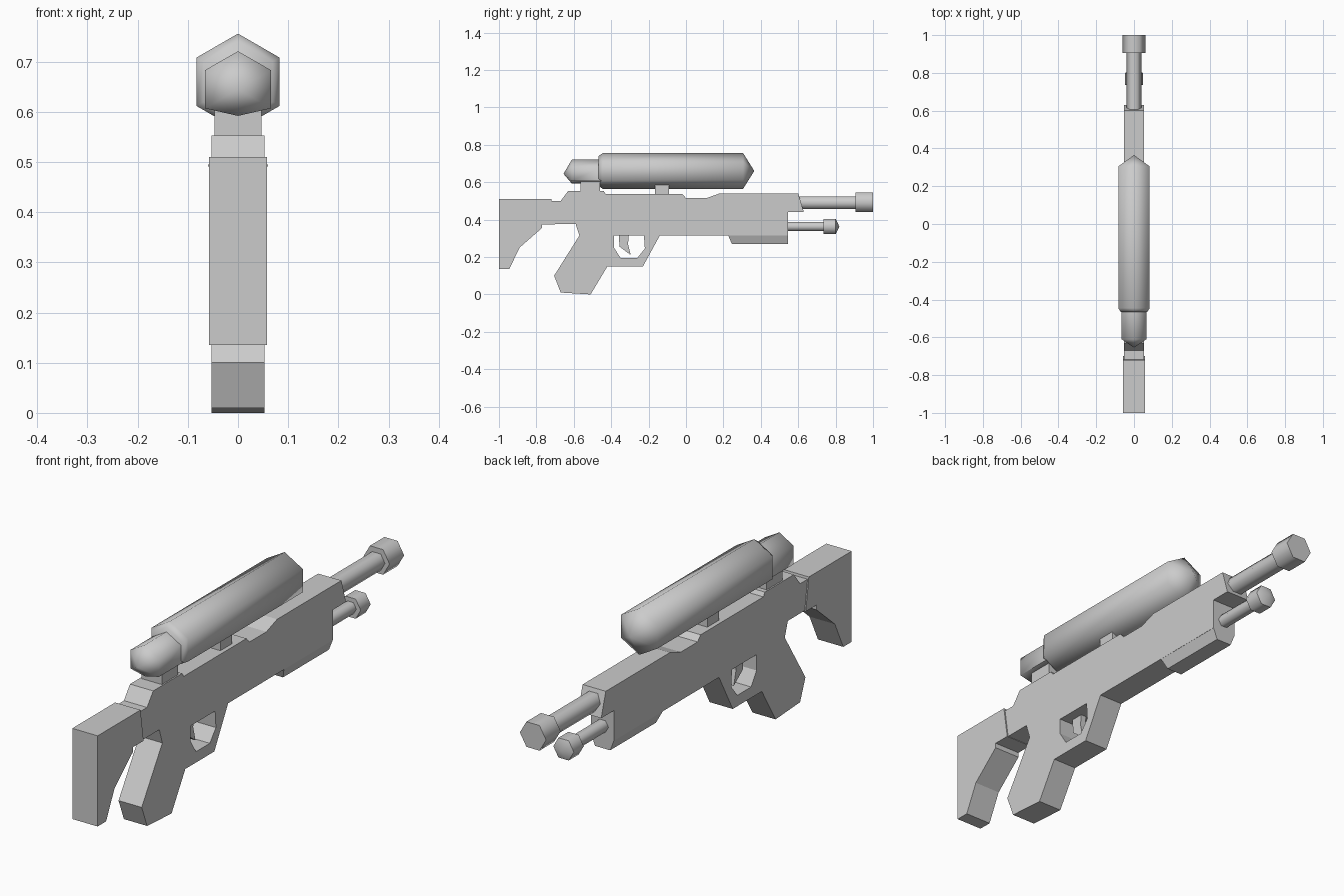
import bpy, bmesh, math

if "Cube" in bpy.data.objects:
    bpy.data.objects.remove(bpy.data.objects["Cube"])


def plate(name, outline, half, hole=None):
    """Side profile in (y, z), extruded across x; an inner loop becomes a hole."""
    cu = bpy.data.curves.new(name, 'CURVE')
    cu.dimensions = '2D'
    cu.fill_mode = 'BOTH'
    cu.extrude = half
    for loop in [outline] + ([hole] if hole else []):
        sp = cu.splines.new('POLY')
        sp.points.add(len(loop) - 1)
        for p, (y, z) in zip(sp.points, loop):
            p.co = (y, z, 0, 1)
        sp.use_cyclic_u = True
    ob = bpy.data.objects.new(name, cu)
    bpy.context.collection.objects.link(ob)
    ob.rotation_euler = (math.pi / 2, 0, math.pi / 2)
    select(ob)
    bpy.ops.object.convert(target='MESH')
    ob = bpy.context.object
    ob.name = name
    bm = bmesh.new()
    bm.from_mesh(ob.data)
    bmesh.ops.remove_doubles(bm, verts=bm.verts, dist=1e-5)
    bmesh.ops.recalc_face_normals(bm, faces=bm.faces)
    for f in bm.faces:
        f.smooth = False
    bm.to_mesh(ob.data)
    bm.free()
    return ob


def select(ob):
    bpy.ops.object.select_all(action='DESELECT')
    ob.select_set(True)
    bpy.context.view_layer.objects.active = ob


def hex_tube(name, rings, cz, phase=0.0, floor=-1.0):
    """Six-sided solid along y through rings of (y, radius); r = 0 is a point."""
    bm = bmesh.new()
    loops = []
    for y, r in rings:
        if r == 0:
            loops.append([bm.verts.new((0, y, cz))] * 6)
            continue
        a = [math.radians(phase + 60 * i) for i in range(6)]
        loops.append([bm.verts.new((r * math.cos(t), y, max(floor, cz + r * math.sin(t)))) for t in a])
    for l0, l1 in zip(loops, loops[1:]):
        for i in range(6):
            j = (i + 1) % 6
            bm.faces.new(list(dict.fromkeys((l0[i], l0[j], l1[j], l1[i]))))
    for loop in (loops[0], loops[-1]):
        if len(set(loop)) == 6:
            bm.faces.new(loop)
    bmesh.ops.recalc_face_normals(bm, faces=bm.faces)
    me = bpy.data.meshes.new(name)
    bm.to_mesh(me)
    bm.free()
    ob = bpy.data.objects.new(name, me)
    bpy.context.collection.objects.link(ob)
    select(ob)
    bpy.ops.object.shade_smooth_by_angle(angle=math.radians(62))
    return ob


# Receiver, grip and trigger guard in one profile
plate("receiver", [
    (-0.76, 0.50), (-0.67, 0.50), (-0.63, 0.553), (-0.44, 0.553), (-0.43, 0.537), (-0.02, 0.537),
    (0.0, 0.515), (0.11, 0.515), (0.18, 0.54), (0.60, 0.54), (0.63, 0.44), (0.545, 0.44),
    (0.545, 0.315), (-0.14, 0.315), (-0.23, 0.15), (-0.42, 0.15), (-0.51, 0.0), (-0.67, 0.01),
    (-0.705, 0.10), (-0.57, 0.315), (-0.59, 0.377), (-0.76, 0.377)], 0.053,
    hole=[(-0.385, 0.315), (-0.225, 0.315), (-0.22, 0.245), (-0.26, 0.195), (-0.35, 0.195), (-0.385, 0.25)])

# Shoulder stock
plate("stock", [(-1, 0.51), (-0.72, 0.51), (-0.70, 0.375), (-0.77, 0.375), (-0.77, 0.355),
                (-0.89, 0.25), (-0.945, 0.135), (-1, 0.135)], 0.058)

# Trigger
plate("trigger", [(-0.36, 0.325), (-0.305, 0.325), (-0.31, 0.27), (-0.295, 0.21), (-0.355, 0.255)], 0.012)

# Handguard, narrowing towards the bottom
guard = plate("handguard", [(0.225, 0.317), (0.545, 0.317), (0.545, 0.27), (0.245, 0.27)], 0.053)
for v in guard.data.vertices:
    if v.co.y < 0.29:
        v.co.z *= 0.65

# Scope mounts
plate("rear_mount", [(-0.565, 0.545), (-0.46, 0.545), (-0.46, 0.61), (-0.565, 0.61)], 0.047)
plate("front_mount", [(-0.165, 0.53), (-0.09, 0.53), (-0.09, 0.59), (-0.165, 0.59)], 0.035)

# Scope
hex_tube("scope_body", [(-0.467, 0.08), (-0.445, 0.096), (0.305, 0.096), (0.365, 0)], 0.66, 90)
hex_tube("eyepiece", [(-0.655, 0), (-0.61, 0.076), (-0.45, 0.076)], 0.645, 90, 0.592)

# Barrels
hex_tube("barrel", [(0.58, 0.039), (0.92, 0.039)], 0.49)
hex_tube("muzzle", [(0.905, 0.06), (1.0, 0.06)], 0.493)
hex_tube("lower_barrel", [(0.53, 0.027), (0.75, 0.027)], 0.363)
hex_tube("lower_tip", [(0.735, 0.047), (0.80, 0.047), (0.82, 0)], 0.363)
